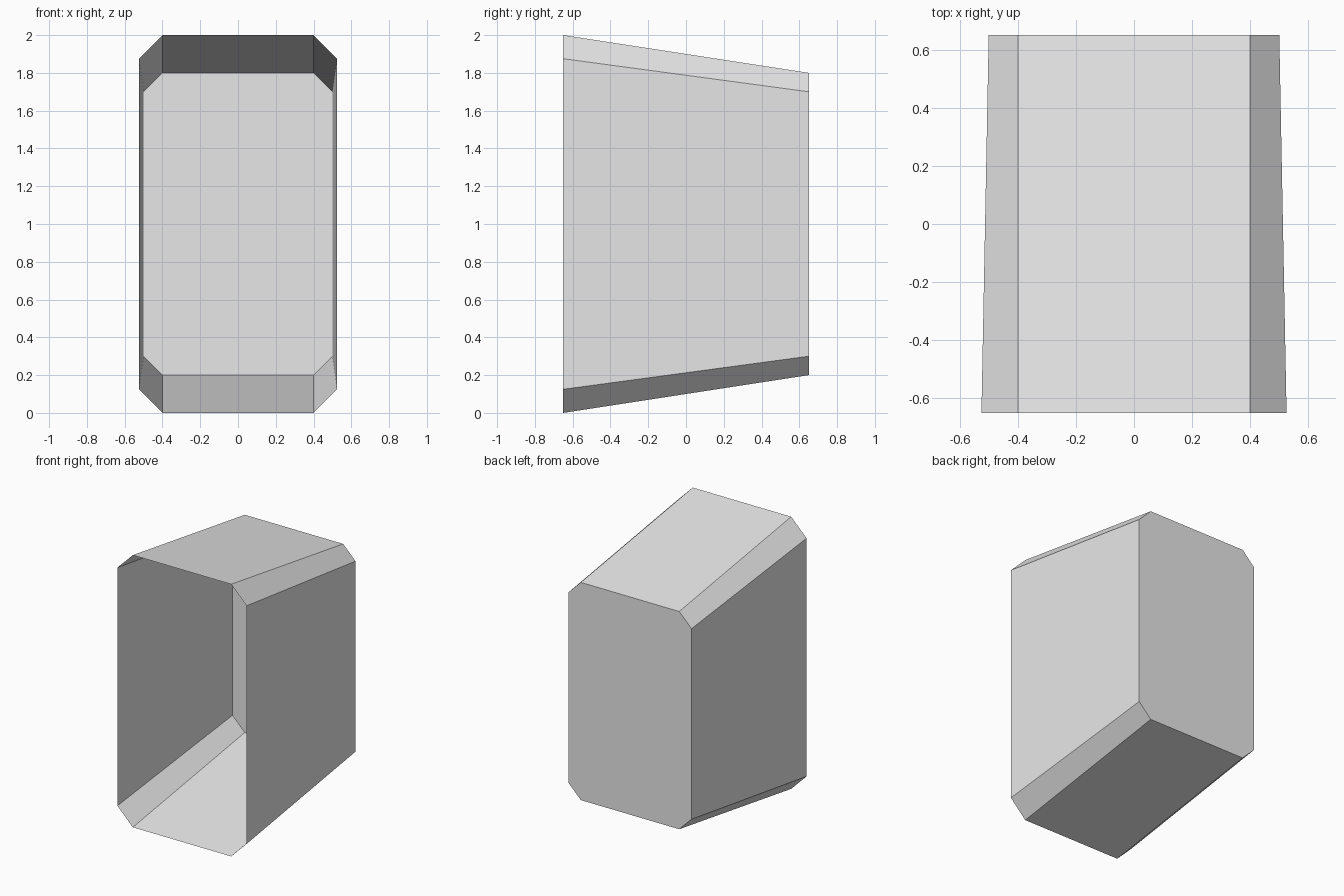
import bpy
import bmesh

old = bpy.data.objects.get("Cube")
if old:
    bpy.data.objects.remove(old, do_unlink=True)

# Plain grey material
grey = bpy.data.materials.new("light_grey")
grey.use_nodes = True
colour = (0.8, 0.8, 0.8, 1.0)
grey.diffuse_color = colour
grey.node_tree.nodes["Principled BSDF"].inputs["Base Color"].default_value = colour


def chamfered_ring(bm, y, half_width, half_height, flat, side):
    """Eight-sided outline in the XZ plane, centred on z = 1."""
    quarter = [(flat, half_height), (half_width, side)]
    right = quarter + [(x, -z) for x, z in reversed(quarter)]
    outline = right + [(-x, z) for x, z in reversed(right)]
    return [bm.verts.new((x, y, 1 + z)) for x, z in outline]


# Open-fronted shell tapering to a closed back
bm = bmesh.new()
front = chamfered_ring(bm, -0.65, 0.525, 1.0, 0.4, 0.875)
back = chamfered_ring(bm, 0.65, 0.5, 0.8, 0.4, 0.7)
for i in range(len(front)):
    j = (i + 1) % len(front)
    bm.faces.new((front[i], front[j], back[j], back[i]))
back_panel = bm.faces.new(back)
bmesh.ops.recalc_face_normals(bm, faces=bm.faces)
back_panel.normal_update()
if back_panel.normal.y < 0:
    bmesh.ops.reverse_faces(bm, faces=bm.faces)

mesh = bpy.data.meshes.new("open_shell")
bm.to_mesh(mesh)
bm.free()
mesh.materials.append(grey)
shell = bpy.data.objects.new("open_shell", mesh)
bpy.context.collection.objects.link(shell)
